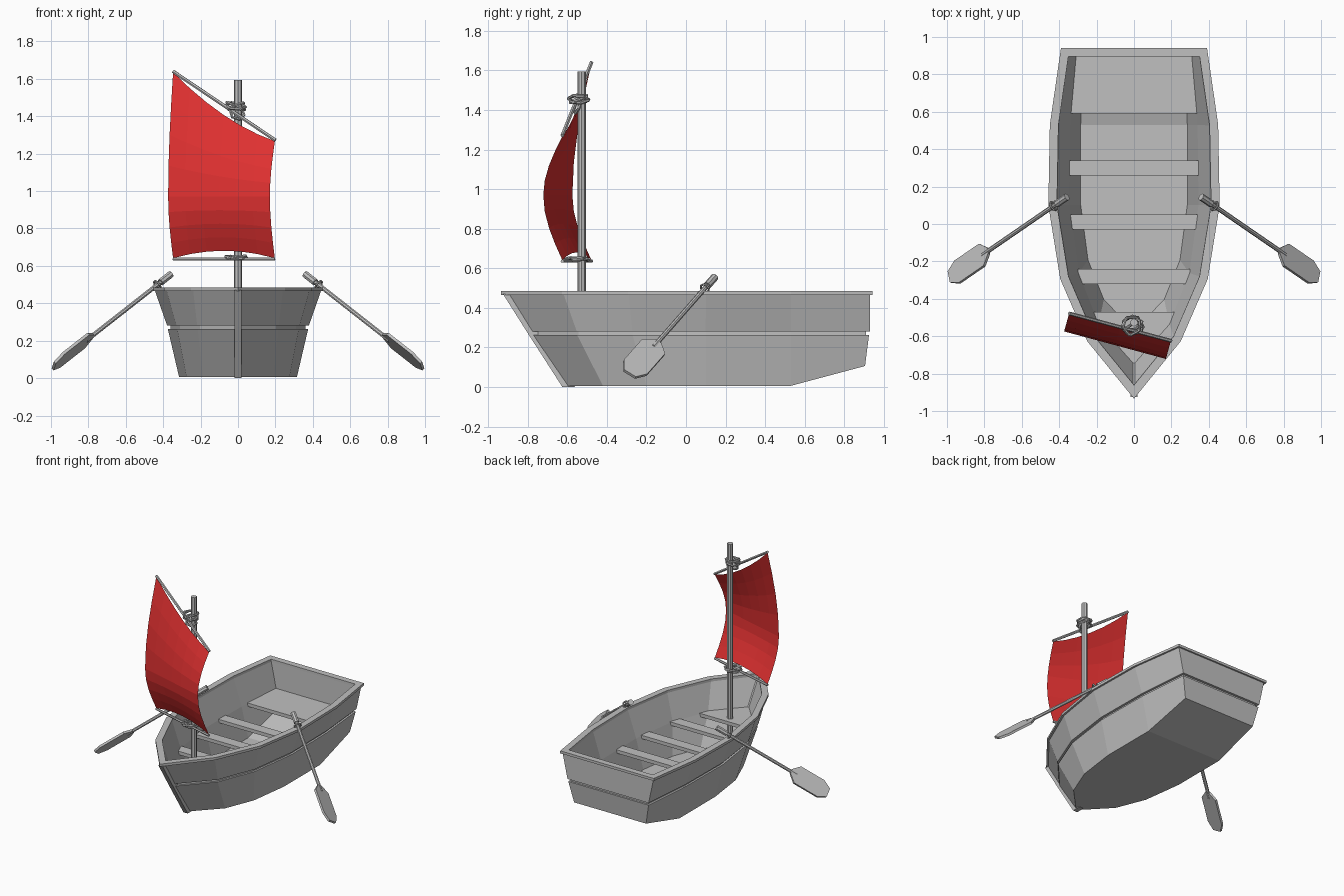
import bpy, bmesh, math
from mathutils import Vector

if "Cube" in bpy.data.objects:
    bpy.data.objects.remove(bpy.data.objects["Cube"])


def material(name, rgb):
    m = bpy.data.materials.new(name)
    m.diffuse_color = (*rgb, 1)
    m.use_nodes = True
    m.node_tree.nodes["Principled BSDF"].inputs["Base Color"].default_value = m.diffuse_color
    return m


GREY = material("grey_wood", (0.53, 0.53, 0.53))
RED = material("red_cloth", (0.74, 0.03, 0.03))


def make(name, verts, faces, mat=GREY, fix=True):
    bm = bmesh.new()
    vs = [bm.verts.new(v) for v in verts]
    for f in faces:
        bm.faces.new([vs[i] for i in f])
    if fix:
        bmesh.ops.recalc_face_normals(bm, faces=bm.faces)
    me = bpy.data.meshes.new(name)
    bm.to_mesh(me)
    bm.free()
    me.materials.append(mat)
    ob = bpy.data.objects.new(name, me)
    bpy.context.collection.objects.link(ob)
    return ob


def prism(name, base, shift):
    """Extrude a polygon along a vector."""
    n = len(base)
    base = [Vector(p) for p in base]
    faces = [tuple(range(n)), tuple(range(n, 2 * n))]
    faces += [(i, (i + 1) % n, n + (i + 1) % n, n + i) for i in range(n)]
    return make(name, base + [p + Vector(shift) for p in base], faces)


def rod(name, a, b, r, sides=8):
    a, b = Vector(a), Vector(b)
    q = (b - a).to_track_quat('Z', 'Y')
    ring = [a + q @ Vector((r * math.cos(k * math.tau / sides),
                            r * math.sin(k * math.tau / sides), 0)) for k in range(sides)]
    return prism(name, ring, b - a)


def rope_ring(name, loc, rot, major, minor, sides=6):
    bpy.ops.mesh.primitive_torus_add(location=loc, rotation=rot, major_radius=major, minor_radius=minor,
                                     major_segments=sides, minor_segments=6)
    ob = bpy.context.object
    ob.name = name
    ob.data.materials.append(GREY)


# Hull stations from stern to bow: (half width, y)
TOP = [(.38, .93), (.438, .53), (.446, .1), (.383, -.29), (.24, -.62), (0, -.915)]
MID = [(.335, .925), (.37, .53), (.375, .1), (.325, -.27), (.215, -.55), (0, -.79)]
LOW = [(.30, .905), (.315, .53), (.315, .1), (.275, -.2), (.187, -.42), (0, -.615)]


def ring(half, z, d=0, tail=0):
    """Full plan outline, moved outward by d; tail lifts the stern corners."""
    pts = [Vector(p) for p in half] + [Vector((-x, y)) for x, y in half[-2::-1]]
    out, n = [], len(pts)
    for i, p in enumerate(pts):
        e1, e2 = (p - pts[i - 1]).normalized(), (pts[(i + 1) % n] - p).normalized()
        n1, n2 = Vector((-e1.y, e1.x)), Vector((-e2.y, e2.x))
        m = (n1 + n2).normalized()
        q = p + m * (d / m.dot(n1))
        out.append((q.x, q.y, z + (tail if i in (0, n - 1) else 0)))
    return out


def loft(name, rings, closed=False):
    n, k = len(rings[0]), len(rings)
    faces = [(r * n + i, r * n + (i + 1) % n, (r + 1) % k * n + (i + 1) % n, (r + 1) % k * n + i)
             for r in range(k if closed else k - 1) for i in range(n)]
    if not closed:
        for o in (0, (k - 1) * n):
            faces += [(o, o + 1, o + n - 2, o + n - 1), tuple(range(o + 1, o + n - 1))]
    return make(name, [v for r in rings for v in r], faces)


# make sure positive offsets point outward
SIGN = 1 if ring(LOW, 0, .1)[0][0] > LOW[0][0] else -1


def outline(half, z, d=0, tail=0):
    return ring(half, z, d * SIGN, tail)


# Hull shell with a groove between the two strakes
loft("hull", [outline(LOW, .006, 0, .1), outline(MID, .262), outline(MID, .262, -.014),
              outline(MID, .281, -.014), outline(MID, .281, .004), outline(TOP, .472),
              outline(TOP, .472, -.03), outline(MID, .27, -.03), outline(LOW, .05, -.03, .1)])
# Gunwale
loft("gunwale", [outline(TOP, .466, .012), outline(TOP, .485, .012),
                 outline(TOP, .485, -.034), outline(TOP, .466, -.034)], closed=True)
# Stem post
prism("stem_post", [(-.018, y, z) for y, z in
                    ((-.925, .47), (-.80, .272), (-.625, 0), (-.56, 0), (-.74, .272), (-.86, .47))], (.036, 0, 0))

# Seats, cut to the inner width of the hull
INNER = [(x, y) for x, y, z in outline(MID, 0, -.026)[:6]]


def inner_width(y):
    for (xa, ya), (xb, yb) in zip(INNER, INNER[1:]):
        if yb <= y <= ya:
            return xb + (xa - xb) * (y - yb) / (ya - yb)
    return INNER[0][0]


def seat(name, y0, y1):
    ys = [y0] + [y for x, y in INNER if y1 < y < y0] + [y1]
    half = [(inner_width(y), y, .25) for y in ys]
    left = [(-x, y, z) for x, y, z in reversed(half) if x > .001]
    prism(name, half + left, (0, 0, .026))


seat("stern_seat", .898, .59)
for y in (.34, .05, -.24):
    seat("thwart", y, y - .08)
seat("bow_deck", -.47, INNER[-1][1])

# Mast and yards
rod("mast", (0, -.527, .03), (0, -.527, 1.595), .021)
TL, TR = Vector((-.347, -.478, 1.64)), Vector((.2, -.625, 1.272))
BL, BR = Vector((-.347, -.478, .636)), Vector((.197, -.625, .636))
rod("upper_yard", TL, TR, .01, 6)
rod("lower_yard", BL, BR, .009, 6)

# Sail, billowing forward with its fullest row at one height
COLS, ROWS, PEAK = 6, 4, .97
wind = Vector((-.265, -.964, 0)) * .1
verts = []
for c in range(COLS + 1):
    s = c / COLS
    bow = 4 * s * (1 - s)
    foot = BL.lerp(BR, s) + Vector((0, 0, .005 + .04 * bow))
    head = TL.lerp(TR, s) - Vector((0, 0, .005 + .045 * bow))
    for r in range(2 * ROWS + 1):
        u = r / ROWS if r <= ROWS else 2 - r / ROWS
        end = foot if r <= ROWS else head
        p = Vector((foot.x, foot.y, end.z + (PEAK - end.z) * u))
        verts.append(p + wind * math.sin(u * math.pi / 2))
R = 2 * ROWS + 1
make("sail", verts, [(c * R + r, (c + 1) * R + r, (c + 1) * R + r + 1, c * R + r + 1)
                     for c in range(COLS) for r in range(R - 1)], RED, fix=False)

# Rope lashings around the mast
for rot in ((.35, .1, 0), (-.25, -.3, .5), (.1, .4, .2)):
    rope_ring("upper_lashing", (-.012, -.543, 1.455), rot, .052, .008)
rope_ring("upper_knot", (-.005, -.55, 1.42), (1.2, .3, .2), .04, .008)
for rot in ((.1, .08, 0), (-.12, -.1, .5)):
    rope_ring("lower_lashing", (-.008, -.55, .645), rot, .058, .008)

# Oars and their locks
for side in (1, -1):
    a, b = Vector((.362, .143, .553)), Vector((.985, -.285, .065))
    d = (b - a).normalized()
    w0 = Vector((-d.y, d.x, 0)).normalized()
    v0 = d.cross(w0)
    t = math.radians(-38)
    w = w0 * math.cos(t) + v0 * math.sin(t)
    nrm = d.cross(w)

    def mir(p):
        return Vector((p.x * side, p.y, p.z))

    rod("oar_shaft", mir(a), mir(a.lerp(b, .72)), .0125)
    rod("oar_grip", mir(a - d * .005), mir(a + d * .075), .02)
    shape = [(-.3, .018), (-.25, .07), (-.06, .07), (0, .035)]
    edge = shape + [(l, -k) for l, k in reversed(shape)]
    prism("oar_blade", [mir(b + d * l + w * k - nrm * .008) for l, k in edge], mir(nrm * .016))
    lock = a + d * .1
    rope_ring("oarlock", mir(lock), mir(d).to_track_quat('Z', 'Y').to_euler(), .024, .006, 8)
    rod("oarlock_pin", mir(Vector((lock.x, lock.y, .46))), mir(Vector((lock.x, lock.y, lock.z - .015))), .009, 6)
